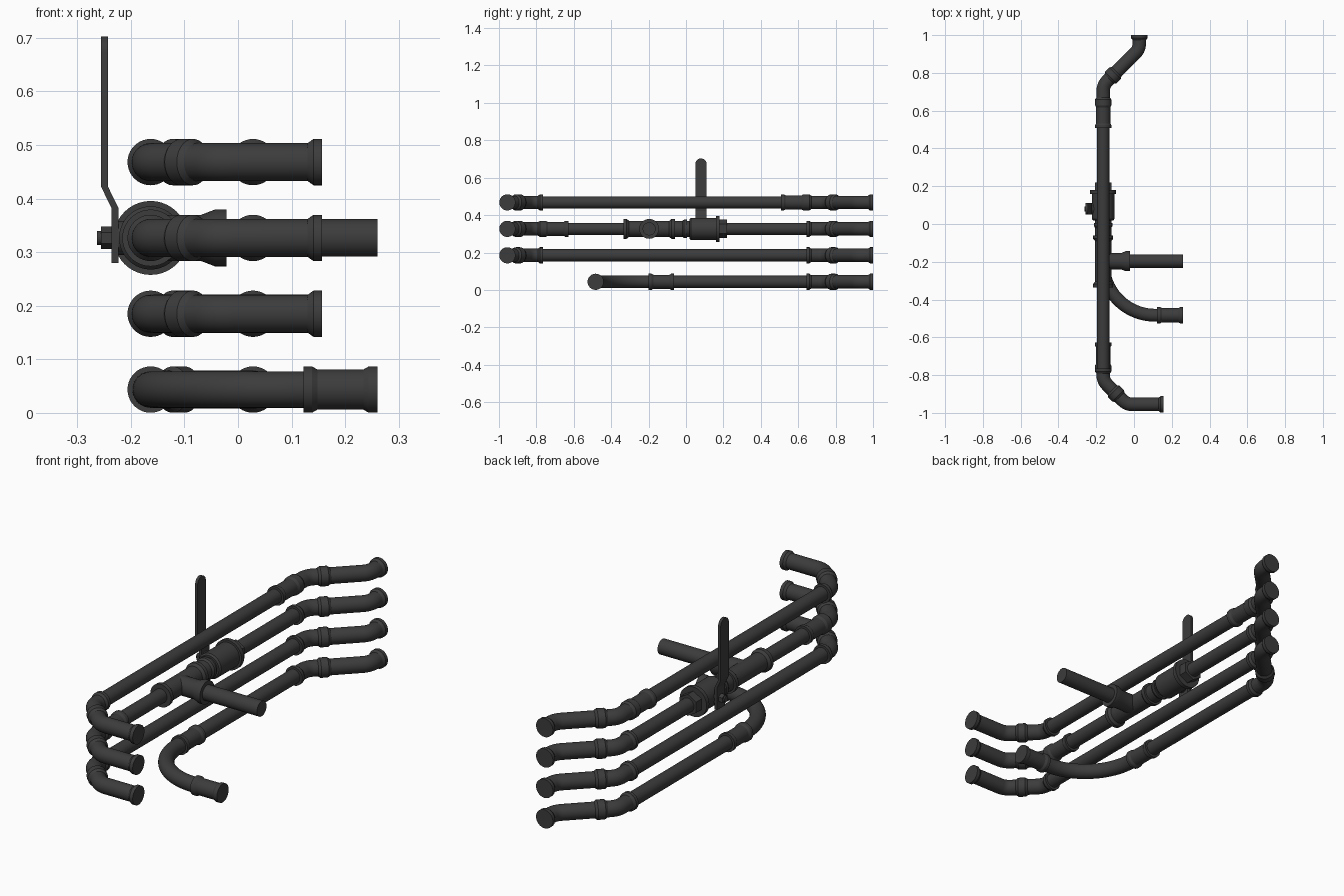
import bpy, bmesh, math
from mathutils import Vector

if "Cube" in bpy.data.objects:
    bpy.data.objects.remove(bpy.data.objects["Cube"])

SEG = 40
X0 = -0.163                                # axis of the long runs
Z = [0.0435, 0.185, 0.3265, 0.468]         # heights of the four runs
PIPE, BODY, RIM = 0.0325, 0.0355, 0.0432   # radii
mat = bpy.data.materials.new("dark_plastic")
mat.diffuse_color = (0.045, 0.045, 0.045, 1)
mat.use_nodes = True
mat.node_tree.nodes["Principled BSDF"].inputs["Base Color"].default_value = mat.diffuse_color


def finish(name, bm):
    bmesh.ops.recalc_face_normals(bm, faces=bm.faces)
    me = bpy.data.meshes.new(name)
    bm.to_mesh(me)
    bm.free()
    ob = bpy.data.objects.new(name, me)
    bpy.context.collection.objects.link(ob)
    me.materials.append(mat)
    bpy.ops.object.select_all(action='DESELECT')
    ob.select_set(True)
    bpy.context.view_layer.objects.active = ob
    bpy.ops.object.shade_smooth_by_angle(angle=math.radians(25))
    return ob


def skin(name, rings):
    """Join equal-length rings of points into a capped solid."""
    bm = bmesh.new()
    vs = [[bm.verts.new(p) for p in r] for r in rings]
    n = len(vs[0])
    for a, b in zip(vs, vs[1:]):
        for i in range(n):
            j = (i + 1) % n
            bm.faces.new((a[i], a[j], b[j], b[i]))
    bm.faces.new(vs[0])
    bm.faces.new(vs[-1])
    return finish(name, bm)


def ring(c, t, r, seg):
    t = t.normalized()
    up = Vector((0, 0, 1))
    side = t.cross(up)
    return [c + r * (math.cos(a) * up + math.sin(a) * side)
            for a in (2 * math.pi * i / seg for i in range(seg))]


def lathe(name, origin, axis, profile, seg=SEG):
    o, t = Vector(origin), Vector(axis).normalized()
    return skin(name, [ring(o + t * d, t, r, seg) for d, r in profile])


def sweep(name, path, z, r, bend=0.07, steps=8):
    """Round tube along a flat path with filleted corners."""
    P = [Vector((x, y, z)) for x, y in path]
    rings = [ring(P[0], P[1] - P[0], r, SEG)]
    for a, b, c in zip(P, P[1:], P[2:]):
        u, v = (b - a).normalized(), (c - b).normalized()
        ang = u.angle(v)
        cut = bend * math.tan(ang / 2)
        n = (v - u * u.dot(v)).normalized()
        centre = b - u * cut + n * bend
        for i in range(steps + 1):
            k = ang * i / steps
            rings.append(ring(centre - n * bend * math.cos(k) + u * bend * math.sin(k),
                              u * math.cos(k) + n * math.sin(k), r, SEG))
    rings.append(ring(P[-1], P[-1] - P[-2], r, SEG))
    return skin(name, rings)


def rim(name, p, z, inward):
    """Flared socket rim; inward points toward the fitting body."""
    lathe(name, (*p, z), (*inward, 0), [(0, RIM), (0.016, RIM), (0.027, BODY)])


def elbow(name, a, corner, b, z):
    sweep(name, [a, corner, b], z, BODY)
    c = Vector(corner)
    rim(name + "_rim_a", a, z, c - Vector(a))
    rim(name + "_rim_b", b, z, c - Vector(b))


def coupling(name, origin, axis, length, body=0.0375):
    L = length
    lathe(name, origin, axis, [(0, RIM), (0.016, RIM), (0.026, body),
                               (L - 0.026, body), (L - 0.016, RIM), (L, RIM)])


# Long runs
starts = [-0.2, -0.77, -0.77, -0.77]
for i, z in enumerate(Z):
    lathe(f"run_{i}", (X0, starts[i], z), (0, 1, 0), [(0, PIPE), (0.65 - starts[i], PIPE)])

# Back offset: two 45 degree elbows on every run
mid = (-0.111, 0.787)
for i, z in enumerate(Z):
    elbow(f"back_elbow_{i}", (X0, 0.643), (X0, 0.735), mid, z)
    elbow(f"back_end_elbow_{i}", mid, (0.028, 0.926), (0.028, 1.0), z)

# Front offset: two 45 degree elbows on the upper three runs
mid = (-0.095, -0.898)
for i, z in enumerate(Z[1:], 1):
    elbow(f"front_elbow_{i}", (X0, -0.765), (X0, -0.83), mid, z)
    elbow(f"front_end_elbow_{i}", mid, (-0.038, -0.955), (0.157, -0.955), z)

# Straight couplings
coupling("upper_coupling", (X0, 0.507, Z[3]), (0, 1, 0), 0.137)
coupling("valve_run_coupling", (X0, -0.765, Z[2]), (0, 1, 0), 0.137)
coupling("bottom_coupling", (X0, -0.2, Z[0]), (0, 1, 0), 0.137)
coupling("outlet_coupling", (0.122, -0.483, Z[0]), (1, 0, 0), 0.138)

# Wide bend of the bottom run
sweep("wide_bend", [(X0, -0.19), (X0, -0.483), (0.13, -0.483)], Z[0], 0.034, bend=0.275, steps=24)

# Tee with branch pipe
zv = Z[2]
lathe("tee_body", (X0, -0.335, zv), (0, 1, 0),
      [(0, 0.053), (0.018, 0.053), (0.03, 0.043), (0.245, 0.043), (0.257, 0.053), (0.275, 0.053)])
lathe("tee_branch", (X0, -0.197, zv), (1, 0, 0),
      [(0, 0.043), (0.094, 0.043), (0.12, 0.053), (0.142, 0.053)])
lathe("branch_pipe", (X0, -0.197, zv), (1, 0, 0), [(0, 0.035), (0.423, 0.035)])

# Valve: neck, body, flange and hexagonal nut
lathe("valve_neck", (X0, -0.065, zv), (0, 1, 0),
      [(0, 0.043), (0.045, 0.043), (0.055, 0.05), (0.07, 0.05), (0.07, 0.043), (0.1, 0.043)])
lathe("valve_body", (X0, 0.018, zv), (0, 1, 0),
      [(0, 0.052), (0.008, 0.059), (0.15, 0.059)])
lathe("valve_flange", (X0, 0.16, zv), (0, 1, 0), [(0, 0.069), (0.02, 0.069)])
lathe("valve_nut", (X0, 0.18, zv), (0, 1, 0), [(0, 0.05), (0.04, 0.05)], seg=6)

# Stem and lever nut
yh = 0.08
lathe("valve_stem", (X0, yh, zv), (-1, 0, 0), [(0, 0.032), (0.06, 0.032)])
lathe("lever_nut", (-0.236, yh, zv), (-1, 0, 0), [(0, 0.021), (0.02, 0.021)], seg=6)
lathe("stem_tip", (-0.236, yh, zv), (-1, 0, 0), [(0, 0.013), (0.027, 0.013)])

# Cranked lever with rounded top
rows = [(-0.2295, 0.28, 0.03), (-0.2295, 0.382, 0.03), (-0.249, 0.422, 0.03)]
for i in range(9):
    a = math.radians(84) * i / 8
    rows.append((-0.249, 0.673 + 0.03 * math.sin(a), 0.03 * math.cos(a)))
t = 0.0065
skin("valve_lever", [[Vector((x + sx * t, yh + sy * w, z))
                      for sx, sy in ((-1, -1), (1, -1), (1, 1), (-1, 1))] for x, z, w in rows])
